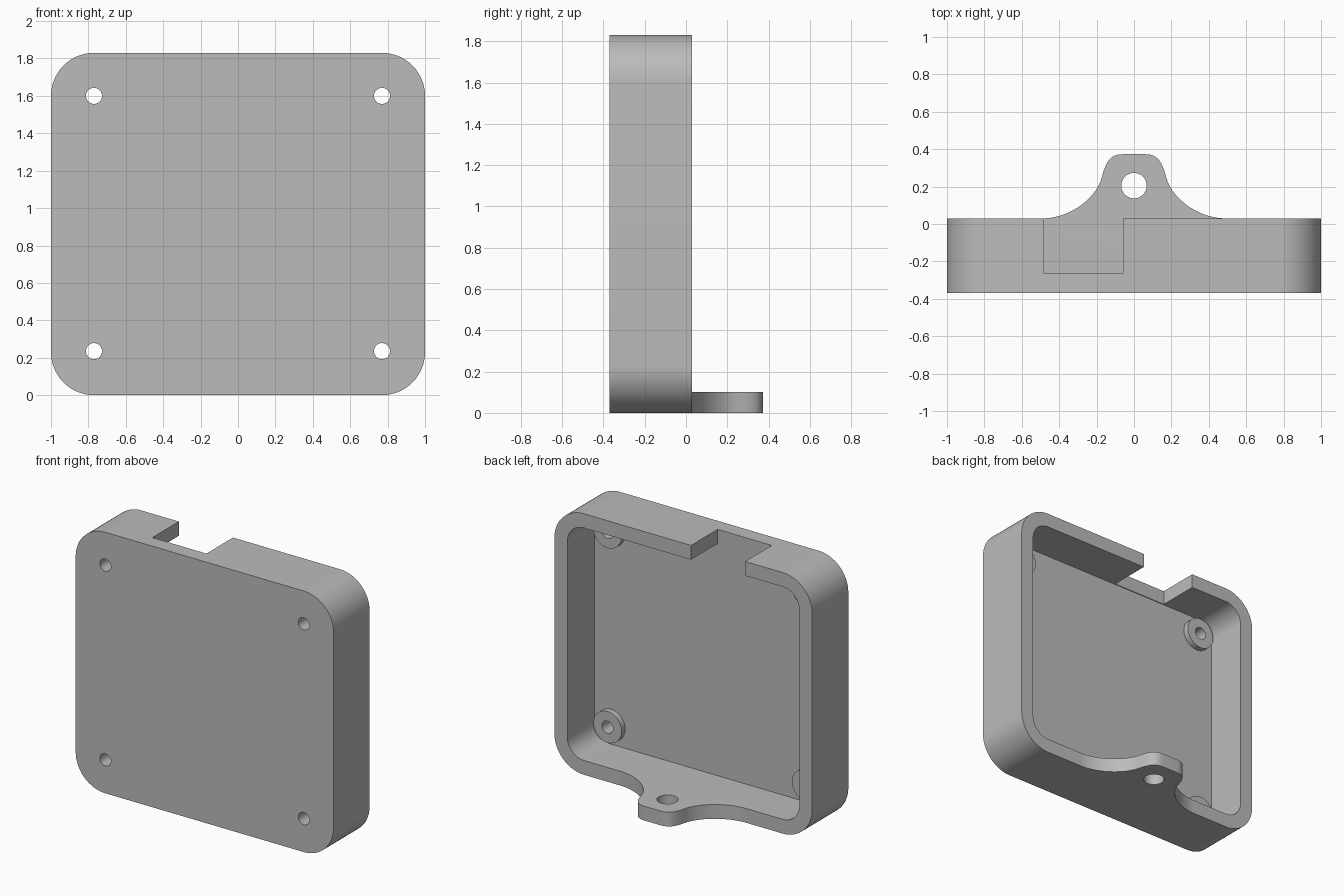
import bpy
import bmesh
import math
from mathutils import Vector
from mathutils.geometry import interpolate_bezier

cube = bpy.data.objects.get("Cube")
if cube:
    bpy.data.objects.remove(cube, do_unlink=True)

FRONT, BACK, HEIGHT, WALL = -0.37, 0.03, 1.83, 0.1
PLATE = FRONT + 0.1
SCREW_X, SCREW_Z = 0.77, (0.235, 1.6)

grey = bpy.data.materials.new("plain grey")
grey.use_nodes = True
grey.diffuse_color = (0.5, 0.5, 0.5, 1)
grey.node_tree.nodes["Principled BSDF"].inputs["Base Color"].default_value = (0.5, 0.5, 0.5, 1)


def prism(name, outline, axis, lo, hi):
    """Extrude a flat outline along y (points are x, z) or z (points are x, y)."""
    bm = bmesh.new()
    place = (lambda a, b: (a, lo, b)) if axis == "y" else (lambda a, b: (a, b, lo))
    face = bm.faces.new([bm.verts.new(place(a, b)) for a, b in outline])
    out = bmesh.ops.extrude_face_region(bm, geom=[face])
    verts = [v for v in out["geom"] if isinstance(v, bmesh.types.BMVert)]
    step = Vector((0, hi - lo, 0)) if axis == "y" else Vector((0, 0, hi - lo))
    bmesh.ops.translate(bm, vec=step, verts=verts)
    bmesh.ops.recalc_face_normals(bm, faces=bm.faces)
    mesh = bpy.data.meshes.new(name)
    bm.to_mesh(mesh)
    bm.free()
    mesh.materials.append(grey)
    obj = bpy.data.objects.new(name, mesh)
    bpy.context.collection.objects.link(obj)
    return obj


def arc(cx, cy, r, start, end, steps):
    angles = [math.radians(start + (end - start) * i / steps) for i in range(steps + 1)]
    return [(cx + r * math.cos(a), cy + r * math.sin(a)) for a in angles]


def circle(cx, cy, r):
    return arc(cx, cy, r, 0, 360, 40)[:-1]


def rounded_rect(x, lo, hi, r):
    corners = ((x - r, hi - r), (r - x, hi - r), (r - x, lo + r), (x - r, lo + r))
    return [p for i, (cx, cy) in enumerate(corners)
            for p in arc(cx, cy, r, 90 * i, 90 * i + 90, 16)]


def combine(target, tool, operation):
    """Apply a boolean and discard its tool."""
    mod = target.modifiers.new(operation.lower(), "BOOLEAN")
    mod.operation, mod.solver, mod.object = operation, "EXACT", tool
    bpy.context.view_layer.objects.active = target
    bpy.ops.object.modifier_apply(modifier=mod.name)
    bpy.data.objects.remove(tool, do_unlink=True)


# Rounded case, open at the back
case = prism("case", rounded_rect(1, 0, HEIGHT, 0.23), "y", FRONT, BACK)
cavity = prism("cavity", rounded_rect(1 - WALL, WALL, HEIGHT - WALL, 0.13), "y", PLATE, BACK + 0.2)
combine(case, cavity, "DIFFERENCE")

# Cable notch through the top wall
notch = prism("notch", [(-0.48, 1.6), (-0.06, 1.6), (-0.06, 2), (-0.48, 2)], "y", -0.264, BACK + 0.2)
combine(case, notch, "DIFFERENCE")

# Screw bosses and their through holes
for x in (-SCREW_X, SCREW_X):
    for z in SCREW_Z:
        combine(case, prism("boss", circle(x, z, 0.11), "y", PLATE - 0.03, PLATE + 0.04), "UNION")
        combine(case, prism("screw_hole", circle(x, z, 0.043), "y", FRONT - 0.1, PLATE + 0.1), "DIFFERENCE")

# Flared mounting tab on the bottom wall
flare = interpolate_bezier(Vector((0.49, BACK)), Vector((0.34, BACK)),
                           Vector((0.2, 0.14)), Vector((0.172, 0.25)), 20)
crown = interpolate_bezier(Vector((0.172, 0.25)), Vector((0.15, 0.336)),
                           Vector((0.125, 0.373)), Vector((0.06, 0.373)), 14)
side = [(p.x, p.y) for p in flare + crown[1:]]
outline = [(0.49, BACK - 0.05)] + side + [(-x, y) for x, y in reversed(side)] + [(-0.49, BACK - 0.05)]
combine(case, prism("tab", outline, "z", 0, WALL), "UNION")
combine(case, prism("tab_hole", circle(0, 0.205, 0.068), "z", -0.1, 0.2), "DIFFERENCE")

# Smooth the curves, keep the edges crisp
bpy.ops.object.select_all(action="DESELECT")
case.select_set(True)
bpy.context.view_layer.objects.active = case
bpy.ops.object.shade_smooth_by_angle(angle=math.radians(30))
